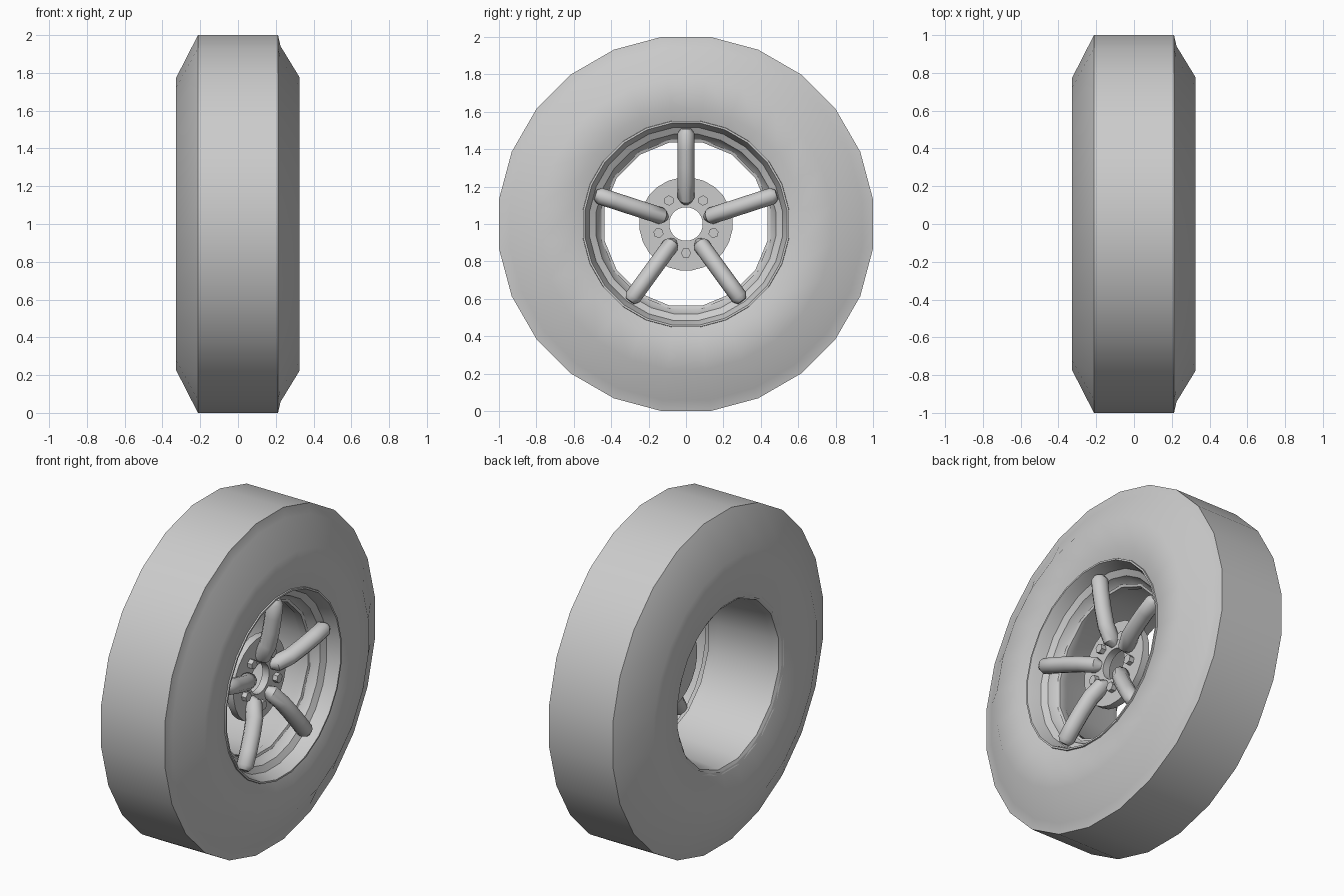
import bpy
import math
from mathutils import Vector, Matrix

cube = bpy.data.objects.get("Cube")
if cube:
    bpy.data.objects.remove(cube, do_unlink=True)

grey = bpy.data.materials.new("plain_grey")
grey.use_nodes = True
COLOUR = (0.6, 0.6, 0.6, 1)
grey.diffuse_color = COLOUR
grey.node_tree.nodes["Principled BSDF"].inputs["Base Color"].default_value = COLOUR

AXLE = Vector((0, 0, 1))


def add_mesh(name, verts, faces, angle):
    mesh = bpy.data.meshes.new(name)
    mesh.from_pydata(verts, [], faces)
    mesh.materials.append(grey)
    obj = bpy.data.objects.new(name, mesh)
    bpy.context.collection.objects.link(obj)
    bpy.ops.object.select_all(action="DESELECT")
    obj.select_set(True)
    bpy.context.view_layer.objects.active = obj
    bpy.ops.object.shade_smooth_by_angle(angle=math.radians(angle))
    return obj


def bridge(rings, sides, closed=False):
    """Quads joining successive rings of equal size."""
    count = len(rings)
    verts = [v for ring in rings for v in ring]
    faces = []
    for i in range(count if closed else count - 1):
        a, b = i * sides, (i + 1) % count * sides
        for j in range(sides):
            k = (j + 1) % sides
            faces.append((a + j, b + j, b + k, a + k))
    return verts, faces


def lathe(name, profile, sides, closed=False, angle=35):
    """Spin (x, radius) points about the axle; rising x faces inward."""
    rings = []
    for x, r in profile:
        turns = [math.tau * (j + 0.5) / sides for j in range(sides)]
        rings.append([AXLE + Vector((x, r * math.cos(t), r * math.sin(t))) for t in turns])
    return add_mesh(name, *bridge(rings, sides, closed), angle)


def around(t):
    return Matrix.Rotation(t, 3, "X")


# Tyre: flat tread with bulging sidewalls
lathe("tyre", [(0.295, 0.55), (0.315, 0.62), (0.325, 0.785), (0.225, 0.95),
               (0.212, 1.0086), (-0.212, 1.0086), (-0.328, 0.78),
               (-0.32, 0.62), (-0.29, 0.50)], 24)

# Wheel barrel and outer rim lip
lathe("wheel_barrel", [(-0.295, 0.52), (-0.28, 0.49), (-0.24, 0.48), (0.10, 0.455),
                       (0.12, 0.445), (0.16, 0.445), (0.165, 0.46)], 16)
lathe("rim_lip", [(0.15, 0.45), (0.17, 0.47), (0.21, 0.485), (0.23, 0.52),
                  (0.28, 0.535), (0.305, 0.545), (0.305, 0.555), (0.28, 0.56)], 24)

# Hub plate with centre hole
lathe("hub", [(0.10, 0.09), (0.145, 0.09), (0.145, 0.25), (0.10, 0.25)], 24, True)

# Spokes: curved oval bars from hub to rim
PATH = [(0.135, 0.125), (0.16, 0.14), (0.20, 0.22), (0.22, 0.31),
        (0.235, 0.40), (0.245, 0.485), (0.247, 0.51)]
SIDES = 10


def spoke(name, turn):
    points = [Vector((x, 0, r)) for x, r in PATH]
    rings = []
    for i, p in enumerate(points):
        along = (points[min(i + 1, len(points) - 1)] - points[max(i - 1, 0)]).normalized()
        across = Vector((0, 1, 0))
        up = along.cross(across)
        size = 0.6 if i in (0, len(points) - 1) else 1
        ring = []
        for j in range(SIDES):
            t = math.tau * j / SIDES
            offset = across * 0.045 * math.cos(t) - up * 0.05 * math.sin(t)
            ring.append(AXLE + around(turn) @ (p + offset * size))
        rings.append(ring)
    verts, faces = bridge(rings, SIDES)
    last = len(verts) - SIDES
    faces.append(tuple(range(SIDES)))
    faces.append(tuple(reversed(range(last, last + SIDES))))
    add_mesh(name, verts, faces, 40)


# Hexagonal wheel bolts
def bolt(name, turn):
    rings = []
    for x in (0.14, 0.175):
        ring = []
        for j in range(6):
            t = math.tau * j / 6
            p = Vector((x, 0.028 * math.cos(t), 0.028 * math.sin(t) - 0.155))
            ring.append(AXLE + around(turn) @ p)
        rings.append(ring)
    verts, faces = bridge(list(reversed(rings)), 6)
    faces.append(tuple(range(6)))
    add_mesh(name, verts, faces, 30)


for n in range(5):
    spoke(f"spoke_{n + 1}", math.tau * n / 5)
    bolt(f"wheel_bolt_{n + 1}", math.tau * n / 5)
